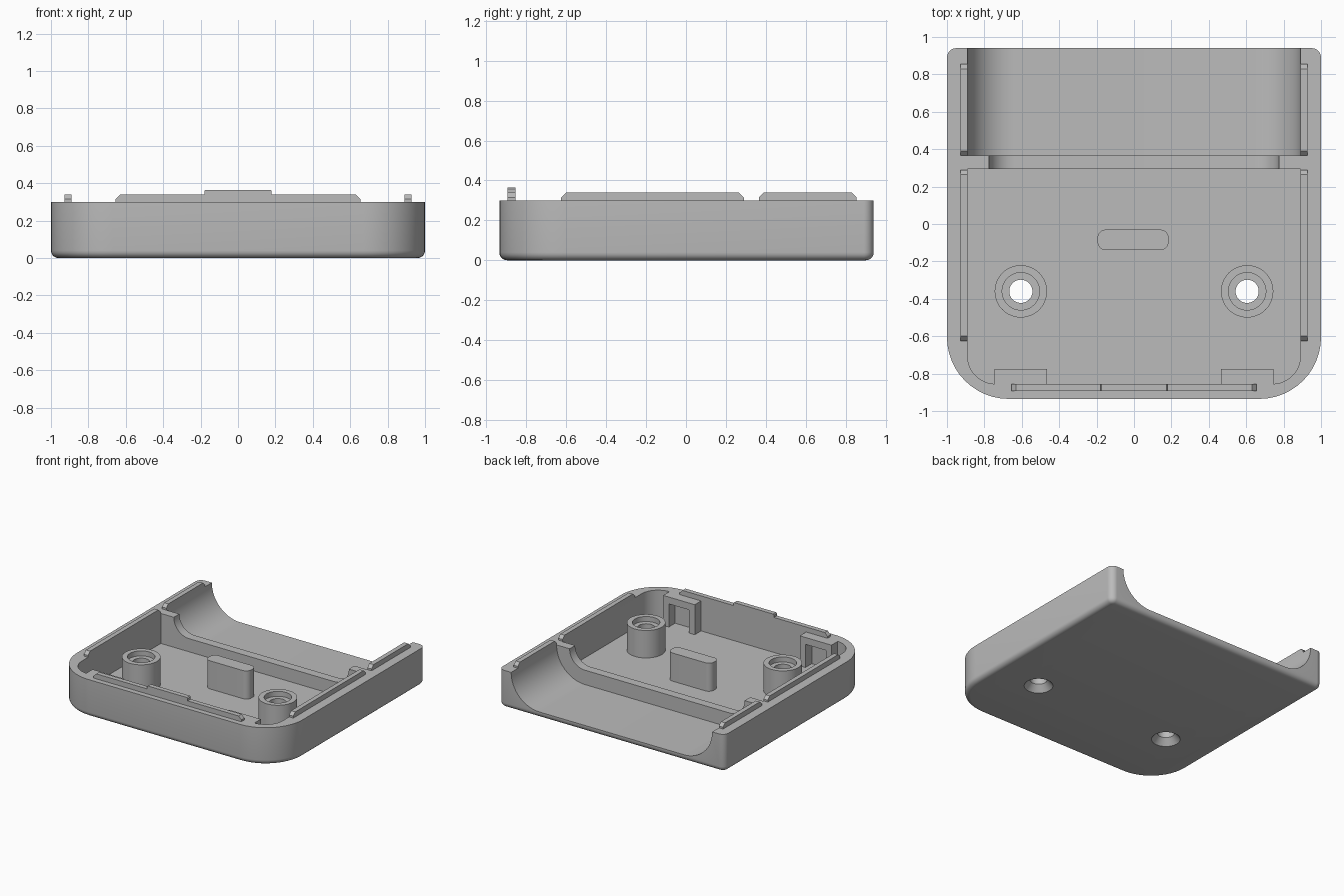
import bpy, bmesh
from math import sin, cos, pi, radians
from mathutils import Matrix

cube = bpy.data.objects.get("Cube")
if cube:
    bpy.data.objects.remove(cube, do_unlink=True)

grey = bpy.data.materials.new("plain_grey")
grey.use_nodes = True
COLOUR = (0.5, 0.5, 0.5, 1)
grey.diffuse_color = COLOUR
grey.node_tree.nodes["Principled BSDF"].inputs["Base Color"].default_value = COLOUR


def finish(name, bm):
    bmesh.ops.remove_doubles(bm, verts=bm.verts, dist=1e-5)
    bmesh.ops.recalc_face_normals(bm, faces=bm.faces)
    mesh = bpy.data.meshes.new(name)
    bm.to_mesh(mesh)
    bm.free()
    mesh.materials.append(grey)
    obj = bpy.data.objects.new(name, mesh)
    bpy.context.collection.objects.link(obj)
    return obj


def prism(name, pts, axis, lo, hi, bottom_bevel=0):
    """Extrude a 2D outline along one axis; the outline uses the other two axes in order."""
    def place(p, t):
        co = list(p)
        co.insert("xyz".index(axis), t)
        return co
    bm = bmesh.new()
    base = bm.faces.new([bm.verts.new(place(p, lo)) for p in pts])
    rim = list(base.edges)
    new = bmesh.ops.extrude_face_region(bm, geom=[base], use_keep_orig=True)["geom"]
    for v in new:
        if isinstance(v, bmesh.types.BMVert):
            v.co["xyz".index(axis)] = hi
    bmesh.ops.recalc_face_normals(bm, faces=bm.faces)
    if bottom_bevel:
        bmesh.ops.bevel(bm, geom=rim, offset=bottom_bevel, segments=5, profile=0.5, affect='EDGES')
    return finish(name, bm)


def lathe(name, profile, x, y):
    bm = bmesh.new()
    vs = [bm.verts.new((r, 0, z)) for r, z in profile]
    es = [bm.edges.new((vs[i - 1], vs[i])) for i in range(len(vs))]
    bmesh.ops.spin(bm, geom=vs + es, cent=(0, 0, 0), axis=(0, 0, 1), angle=2 * pi, steps=48)
    bmesh.ops.remove_doubles(bm, verts=bm.verts, dist=1e-5)
    bmesh.ops.translate(bm, verts=bm.verts, vec=(x, y, 0))
    return finish(name, bm)


def arc(cx, cy, r, start, end, n=12):
    if r == 0:
        return [(cx, cy)]
    return [(cx + r * cos(radians(start + (end - start) * i / n)),
             cy + r * sin(radians(start + (end - start) * i / n))) for i in range(n + 1)]


def rounded(x, y0, y1, r_front, r_back):
    return (arc(-x + r_front, y0 + r_front, r_front, 180, 270)
            + arc(x - r_front, y0 + r_front, r_front, 270, 360)
            + arc(x - r_back, y1 - r_back, r_back, 0, 90)
            + arc(-x + r_back, y1 - r_back, r_back, 90, 180))


def trough(w, floor, r, top=0.5):
    return ([(-w, top)] + arc(-w + r, floor + r, r, 180, 270, 16)
            + arc(w - r, floor + r, r, 270, 360, 16) + [(w, top)])


def cut(obj, cutter):
    cutter.hide_render = True
    mod = obj.modifiers.new("cut", 'BOOLEAN')
    mod.operation, mod.solver, mod.object = 'DIFFERENCE', 'EXACT', cutter
    bpy.context.view_layer.objects.active = obj
    bpy.ops.object.modifier_apply(modifier=mod.name)
    bpy.data.objects.remove(cutter, do_unlink=True)


RIM, FLOOR = 0.30, 0.06
LIP = 0.34

# Tray body with rounded front corners and softened underside
tray = prism("tray_body", rounded(1, -0.935, 0.94, 0.33, 0.05), "z", 0, RIM, 0.04)
cut(tray, prism("cavity_cutter", rounded(0.89, -0.855, 0.295, 0.15, 0), "z", FLOOR, 0.5))
cut(tray, prism("channel_cutter", trough(0.89, 0.05, 0.25), "y", 0.365, 1.2))
cut(tray, prism("divider_cutter", trough(0.775, 0.165, 0.135), "y", 0.25, 0.4))

parts = [tray]
for side, s in (("left", 1), ("right", -1)):
    # Screw hole with countersink, and its boss
    cut(tray, lathe("hole_cutter", [(0, -0.05), (0.105, -0.05), (0.105, 0), (0.062, 0.05),
                                    (0.062, 0.2), (0, 0.2)], 0.605 * s, -0.36))
    parts.append(lathe(side + "_screw_boss", [(0.14, 0.05), (0.14, 0.28), (0.1, 0.28), (0.1, 0.24),
                                              (0.062, 0.24), (0.062, 0.05)], 0.605 * s, -0.36))

    # Locating lips along the side wall
    for part, y0, y1 in (("front", -0.625, 0.29), ("back", 0.365, 0.855)):
        outline = [(y0, RIM - 0.01), (y1, RIM - 0.01), (y1, LIP - 0.025), (y1 - 0.025, LIP),
                   (y0 + 0.025, LIP), (y0, LIP - 0.025)]
        xs = sorted((0.89 * s, 0.927 * s))
        parts.append(prism(side + "_" + part + "_lip", outline, "x", *xs))

    # Latch frame against the front wall
    a, b, c, d = 0.465, 0.515, 0.695, 0.745
    frame = [(a, 0.05), (a, RIM), (d, RIM), (d, 0.05), (c, 0.05), (c, 0.245), (b, 0.245), (b, 0.05)]
    parts.append(prism(side + "_latch_frame", [(x * s, z) for x, z in frame], "y", -0.855, -0.775))

# Stepped lip along the front wall
half = [(0.655, RIM - 0.01), (0.655, LIP - 0.025), (0.63, LIP), (0.18, LIP), (0.18, 0.358), (0.173, 0.365)]
parts.append(prism("front_lip", half + [(-x, z) for x, z in reversed(half)], "y", -0.893, -0.855))

# Central support block
block = [(x - 0.005, y) for x, y in rounded(0.19, -0.14, -0.03, 0.045, 0.045)]
parts.append(prism("centre_block", block, "z", 0.05, 0.285))

# Smooth the curves and keep the corners crisp
for obj in bpy.context.view_layer.objects:
    obj.select_set(obj in parts)
bpy.context.view_layer.objects.active = tray
bpy.ops.object.shade_smooth_by_angle(angle=radians(30))
